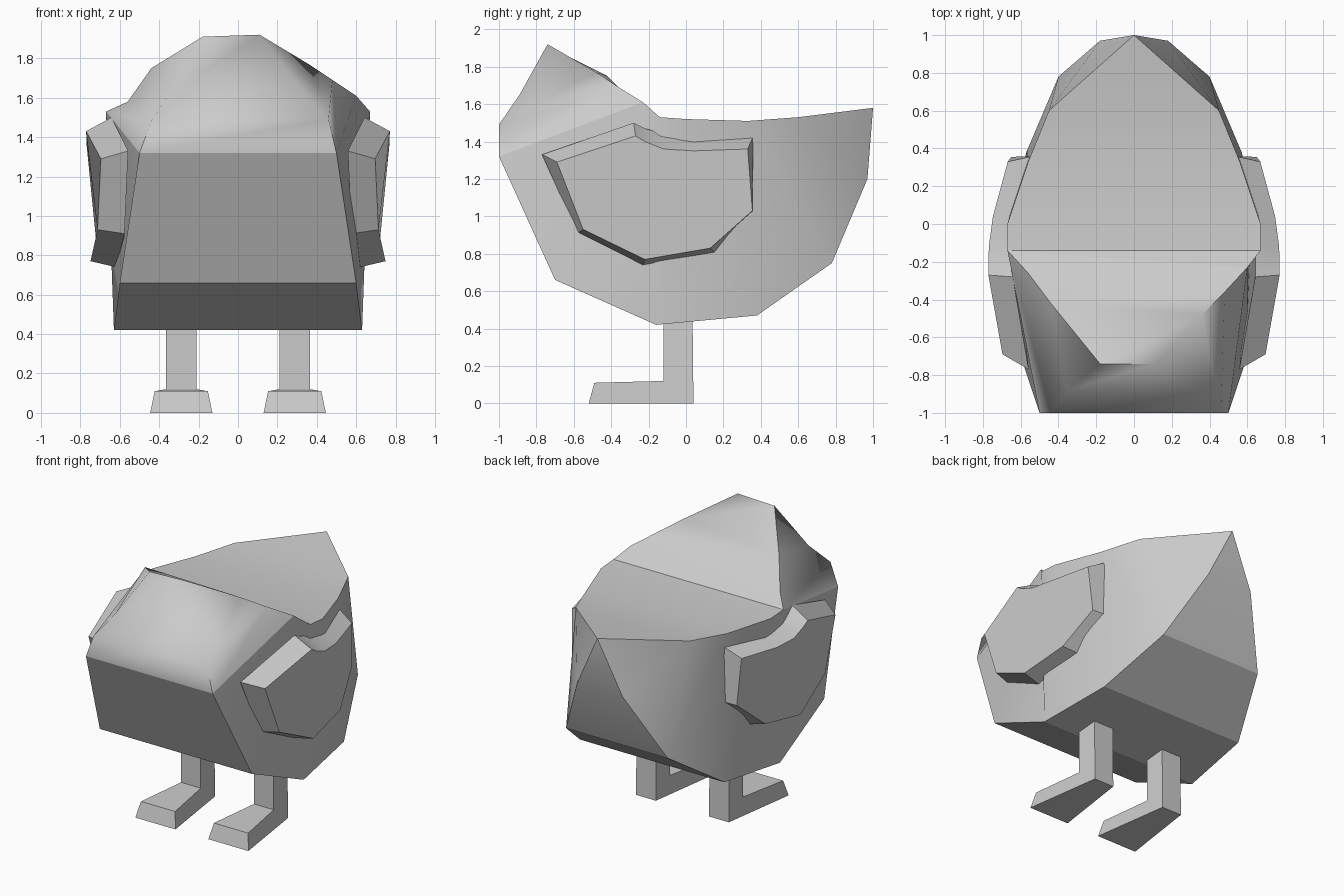
import bpy, bmesh, math
from mathutils import Vector

if "Cube" in bpy.data.objects:
    bpy.data.objects.remove(bpy.data.objects["Cube"])

grey = bpy.data.materials.new("plain grey")
grey.diffuse_color = (0.6, 0.6, 0.6, 1)
grey.use_nodes = True
grey.node_tree.nodes["Principled BSDF"].inputs["Base Color"].default_value = grey.diffuse_color


def build(name, verts, faces, angle):
    """Mesh from points and faces, shaded smooth below the given angle."""
    bm = bmesh.new()
    vs = [bm.verts.new(v) for v in verts]
    for f in faces:
        bm.faces.new([vs[i] for i in f])
    bmesh.ops.recalc_face_normals(bm, faces=bm.faces[:])
    mesh = bpy.data.meshes.new(name)
    bm.to_mesh(mesh)
    bm.free()
    mesh.materials.append(grey)
    ob = bpy.data.objects.new(name, mesh)
    bpy.context.collection.objects.link(ob)
    bpy.ops.object.select_all(action='DESELECT')
    ob.select_set(True)
    bpy.context.view_layer.objects.active = ob
    bpy.ops.object.shade_smooth_by_angle(angle=math.radians(angle))
    return ob


def loft(name, a, b, angle=25):
    """Two matching outlines joined by a band and capped."""
    n = len(a)
    faces = [tuple(range(n)), tuple(range(n, 2 * n))]
    faces += [(i, (i + 1) % n, n + (i + 1) % n, n + i) for i in range(n)]
    return build(name, list(a) + list(b), faces, angle)


# Body: rim points 0-4, keel points 5-9 on each side, then tail tip and raised shoulder
side = [(.50, -1, 1.32), (.67, -.14, 1.53), (.67, 0, 1.52), (.56, .33, 1.51), (.45, .6, 1.53),
        (.60, -.70, .66), (.63, -.16, .42), (.57, .38, .47), (.40, .78, .75), (.18, .97, 1.20)]
n = len(side)
verts = side + [(-x, y, z) for x, y, z in side] + [(0, 1, 1.58), (.60, -.23, 1.61)]
tip, shoulder = 2 * n, 2 * n + 1
faces = []
for o in (0, n):
    faces += [(o + 1, o + 2, o + 6), (o + 2, o + 3, o + 7, o + 6),
              (o + 3, o + 4, o + 8, o + 7), (o + 4, tip, o + 9, o + 8)]
faces += [(0, shoulder, 5), (shoulder, 1, 6, 5), (n, n + 1, n + 6, n + 5)]
faces += [(0, 5, n + 5, n)]
faces += [(i, i + 1, n + i + 1, n + i) for i in (5, 6, 7, 8)]
faces += [(9, tip, n + 9), (4, tip, n + 4)]
faces += [(i, i + 1, n + i + 1, n + i) for i in (1, 2, 3)]
faces += [(n + 1, shoulder, 1), (0, shoulder, n + 1, n)]
build("body", verts, faces, 25)

# Lopsided head cap: rings run front left, front right, back right, back left
cap = [(-.50, -1, 1.32), (.50, -1, 1.32), (.60, -.23, 1.61), (-.67, -.14, 1.53),
       (-.44, -1, 1.48), (.46, -1, 1.49), (.48, -.36, 1.69), (-.56, -.26, 1.58),
       (-.35, -.88, 1.62), (.31, -.89, 1.65), (.36, -.48, 1.77), (-.44, -.42, 1.75),
       (-.18, -.74, 1.91), (.11, -.74, 1.92)]
faces = [(r + i, r + (i + 1) % 4, r + 4 + (i + 1) % 4, r + 4 + i) for r in (0, 4) for i in range(4)]
faces += [(8, 9, 13, 12), (9, 10, 13), (10, 11, 12, 13), (11, 8, 12)]
build("head_cap", cap, faces, 65)

# Wings: bevelled plates bowed along their length
root = [(-.77, 1.33), (-.28, 1.50), (-.22, 1.47), (-.12, 1.44), (.03, 1.42), (.36, 1.43),
        (.36, 1.03), (.16, .80), (-.23, .74), (-.58, .91)]
face = [(-.69, 1.29), (-.27, 1.43), (-.22, 1.40), (-.12, 1.36), (.04, 1.35), (.33, 1.36),
        (.355, 1.03), (.13, .83), (-.22, .77), (-.55, .93)]
bow = [(-.77, .69), (-.69, .70), (-.52, .735), (-.27, .77), (-.1, .77), (.13, .735), (.36, .66)]


def bow_x(y, z):
    for (y0, x0), (y1, x1) in zip(bow, bow[1:]):
        if y <= y1:
            break
    return x0 + (x1 - x0) * (y - y0) / (y1 - y0) - .02 * (1.4 - z) / .6


for s, label in ((1, "right"), (-1, "left")):
    loft(label + "_wing",
         [(s * (bow_x(y, z) - .13), y, z) for y, z in root],
         [(s * bow_x(y, z), y, z) for y, z in face])

# Legs: L profile of (y, z, half width) with the foot flaring toward the toes
leg = [(.04, 0, .078), (.035, .47, .078), (-.12, .47, .078), (-.12, .12, .078),
       (-.49, .11, .135), (-.52, 0, .158)]
for s, label in ((1, "right"), (-1, "left")):
    loft(label + "_leg",
         [(s * .288 - w, y, z) for y, z, w in leg],
         [(s * .288 + w, y, z) for y, z, w in leg], 20)
